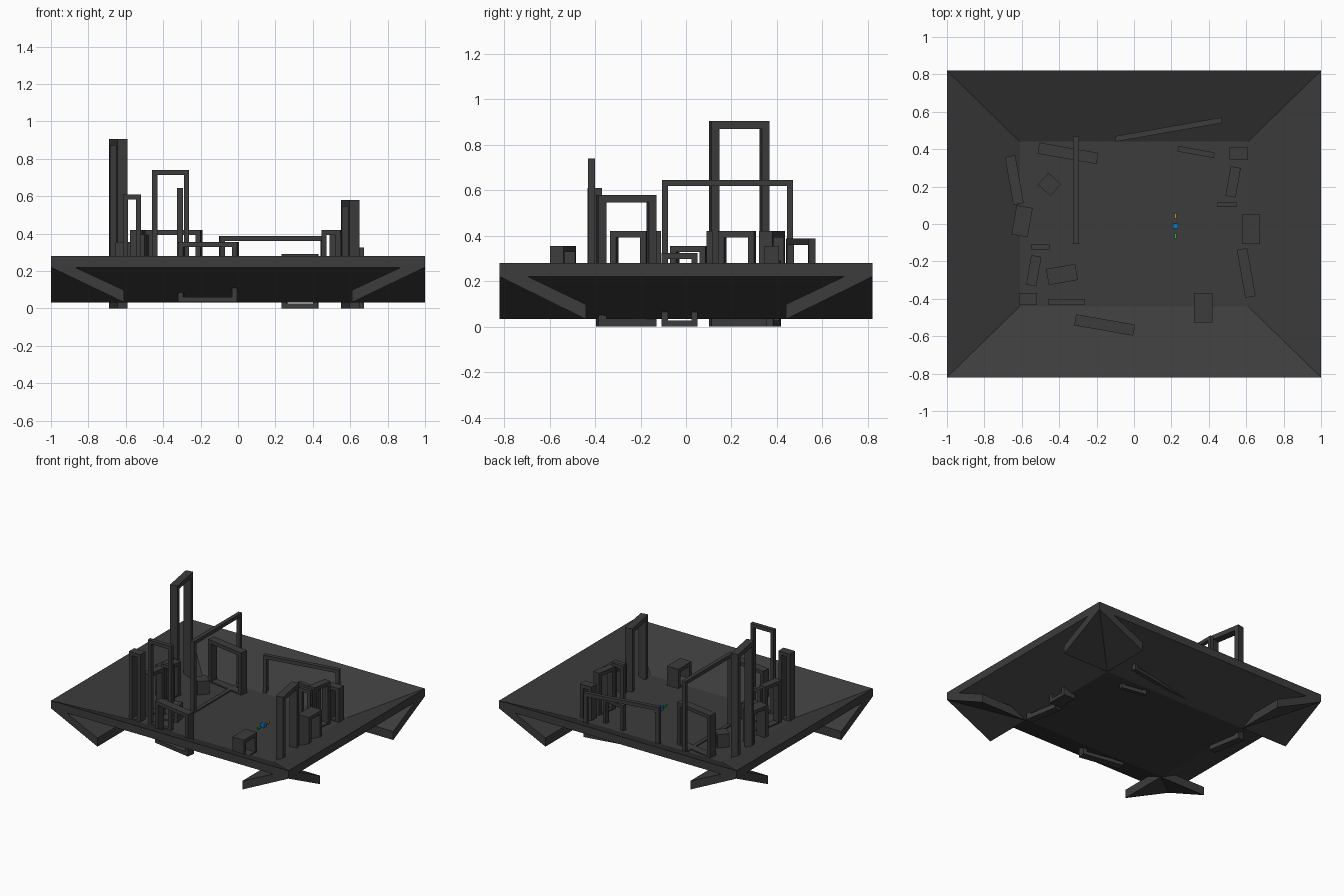
import bpy, bmesh
from math import radians
from mathutils import Matrix, Vector

if "Cube" in bpy.data.objects:
    bpy.data.objects.remove(bpy.data.objects["Cube"])


def material(name, rgb):
    m = bpy.data.materials.new(name)
    m.diffuse_color = (*rgb, 1)
    m.use_nodes = True
    m.node_tree.nodes["Principled BSDF"].inputs["Base Color"].default_value = m.diffuse_color
    return m


DARK = material("dark_grey", (0.045, 0.045, 0.045))
BLUE = material("blue", (0.0, 0.2, 0.6))
ORANGE = material("orange", (0.6, 0.3, 0.02))
GREEN = material("green", (0.02, 0.5, 0.08))


def finish(name, bm, mat):
    bmesh.ops.recalc_face_normals(bm, faces=bm.faces)
    me = bpy.data.meshes.new(name)
    bm.to_mesh(me)
    bm.free()
    me.materials.append(mat)
    ob = bpy.data.objects.new(name, me)
    bpy.context.collection.objects.link(ob)
    return ob


def box(name, centre, size, mat):
    bm = bmesh.new()
    bmesh.ops.create_cube(bm, size=1)
    bmesh.ops.scale(bm, verts=bm.verts, vec=size)
    bmesh.ops.translate(bm, verts=bm.verts, vec=centre)
    return finish(name, bm, mat)


def extrude(bm, faces, vec):
    ext = bmesh.ops.extrude_face_region(bm, geom=faces)
    verts = [g for g in ext["geom"] if isinstance(g, bmesh.types.BMVert)]
    bmesh.ops.translate(bm, verts=verts, vec=vec)


def slope(name, inner, outer, half, angle):
    """Sloping tray side rising from inner to outer distance, turned about z."""
    bm = bmesh.new()
    profile = ((inner, FLOOR_LOW), (outer, 0.22), (outer, 0.28), (inner, FLOOR_TOP))
    face = bm.faces.new([bm.verts.new((d, -half, z)) for d, z in profile])
    extrude(bm, [face], (0, 2 * half, 0))
    bm.transform(Matrix.Rotation(radians(angle), 4, "Z"))
    return finish(name, bm, DARK)


def frame(name, length, depth, x, y, angle, top, bottom=0.08):
    """Closed rectangular frame standing on the floor, hole through its depth."""
    t = 0.035 if length == 0.26 else 0.027

    def ring(inset):
        a = length / 2 - inset
        lo, hi = bottom + inset, top - inset
        return [bm.verts.new((u, -depth / 2, z))
                for u, z in ((-a, lo), (a, lo), (a, hi), (-a, hi))]

    bm = bmesh.new()
    o, i = ring(0), ring(t)
    faces = [bm.faces.new((o[k - 1], o[k], i[k], i[k - 1])) for k in range(4)]
    extrude(bm, faces, (0, depth, 0))
    bm.transform(Matrix.Translation((x, y, 0)) @ Matrix.Rotation(radians(angle), 4, "Z"))
    return finish(name, bm, DARK)


# tray: flat floor with four sloping sides that cross at the corners
FLOOR_LOW, FLOOR_TOP = 0.033, 0.098
box("tray_floor", (0, 0, (FLOOR_LOW + FLOOR_TOP) / 2),
    (1.22, 0.88, FLOOR_TOP - FLOOR_LOW), DARK)
for side, turn in (("right", 0), ("left", 180)):
    slope("tray_end_" + side, 0.61, 1.0, 0.82, turn)
for side, turn in (("back", 90), ("front", 270)):
    slope("tray_side_" + side, 0.44, 0.82, 1.0, turn)


def frames(name, length, depth, *places):
    """Frames of one size; each place is x, y, angle, top and optional bottom."""
    for n, place in enumerate(places, 1):
        frame(f"{name}_{n}", length, depth, *place)


# standing frames, grouped by footprint
frames("tall_frame", 0.26, 0.056, (-0.64, 0.235, 100, 0.905, 0), (0.6, -0.262, 100, 0.58, 0))
frames("long_frame", 0.577, 0.03, (-0.31, 0.182, 90, 0.645), (0.185, 0.505, 10, 0.387, 0.05))
frames("wide_frame", 0.32, 0.06, (-0.157, -0.54, -10, 0.355, 0.035), (-0.353, 0.378, -10, 0.42))
frames("thin_frame", 0.197, 0.03, (-0.36, -0.415, 0, 0.74), (0.332, 0.385, -10, 0.29, 0))
frames("post_frame", 0.097, 0.064, (-0.567, -0.402, 0, 0.61), (0.56, 0.376, 0, 0.355))
frames("narrow_frame", 0.16, 0.055, (-0.536, -0.25, 80, 0.42), (0.53, 0.225, 80, 0.42))
frames("slim_frame", 0.1, 0.025, (-0.502, -0.123, 0, 0.42), (0.497, 0.103, 0, 0.42))
frames("low_box_frame", 0.158, 0.097, (0.625, -0.028, 90, 0.325, 0), (0.37, -0.447, 90, 0.245))
frames("deep_frame", 0.158, 0.087, (-0.385, -0.27, 10, 0.22), (-0.598, 0.015, 80, 0.355))
frames("turned_frame", 0.09, 0.085, (-0.452, 0.212, -42, 0.2))

# small coloured blocks in the middle of the floor
box("blue_block", (0.222, -0.01, 0.112), (0.028, 0.028, 0.028), BLUE)
for name, y, mat in (("orange_block", 0.042, ORANGE), ("green_block", -0.064, GREEN)):
    box(name, (0.222, y, 0.112), (0.012, 0.027, 0.014), mat)
